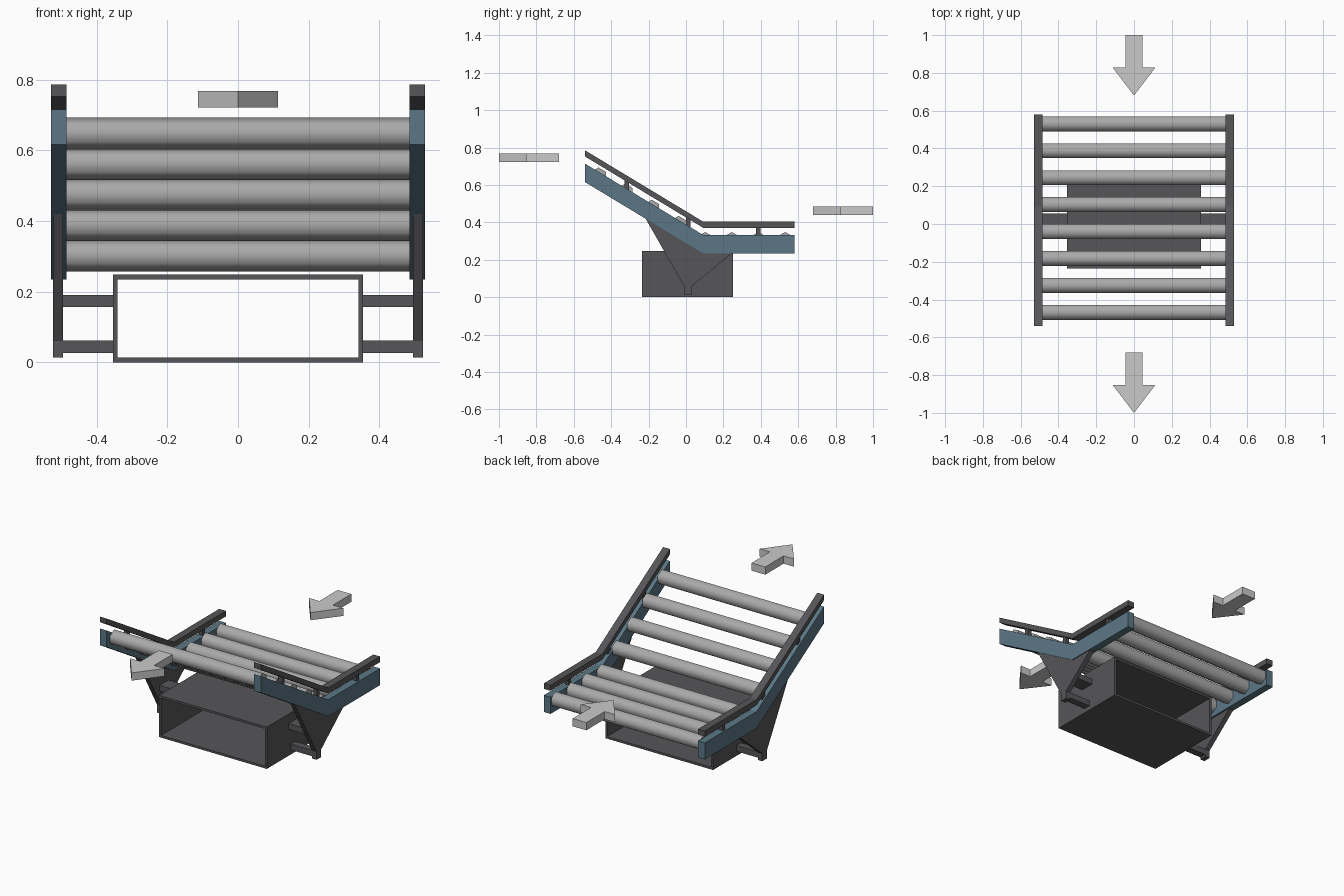
import bpy, math

if "Cube" in bpy.data.objects:
    bpy.data.objects.remove(bpy.data.objects["Cube"])


def material(name, rgb):
    m = bpy.data.materials.new(name)
    m.diffuse_color = (*rgb, 1)
    m.use_nodes = True
    m.node_tree.nodes["Principled BSDF"].inputs["Base Color"].default_value = m.diffuse_color
    return m


DARK = material("dark grey steel", (0.092, 0.092, 0.1))
BLUE = material("steel blue", (0.105, 0.185, 0.24))
ROLLER = material("roller grey", (0.40, 0.40, 0.40))
ARROW = material("light grey", (0.59, 0.59, 0.59))


def prism(name, profile, axis, lo, hi, mat):
    """Extrude a profile along x (profile in y,z) or z (profile in x,y)."""
    n = len(profile)
    place = (lambda p, t: (t, *p)) if axis == "x" else (lambda p, t: (*p, t))
    verts = [place(p, t) for t in (lo, hi) for p in profile]
    faces = [tuple(range(n))[::-1], tuple(range(n, 2 * n))]
    faces += [(i, (i + 1) % n, n + (i + 1) % n, n + i) for i in range(n)]
    area = sum(a[0] * b[1] - b[0] * a[1]
               for a, b in zip(profile, profile[1:] + profile[:1]))
    if area < 0:
        faces = [f[::-1] for f in faces]
    mesh = bpy.data.meshes.new(name)
    mesh.from_pydata(verts, [], faces)
    mesh.materials.append(mat)
    obj = bpy.data.objects.new(name, mesh)
    bpy.context.collection.objects.link(obj)
    return obj


def pair(name, profile, lo, hi, mat):
    """The same x-extruded part on the left and right sides."""
    prism("right_" + name, profile, "x", lo, hi, mat)
    prism("left_" + name, profile, "x", -hi, -lo, mat)


def rect(y0, y1, z0, z1):
    return [(y0, z0), (y1, z0), (y1, z1), (y0, z1)]


# Bent side rails and guard rails
FRONT, KINK, BACK, RISE = -0.541, 0.092, 0.579, 0.382


def bent(z, h):
    return [(FRONT, z + RISE), (KINK, z), (BACK, z),
            (BACK, z + h), (KINK, z + h), (FRONT, z + RISE + h)]


pair("side_rail", bent(0.234, 0.099), 0.485, 0.529, BLUE)
pair("guard_rail", bent(0.371, 0.033), 0.485, 0.529, DARK)

# Short posts holding the guard rails
for i, y in enumerate((-0.318, 0.013, 0.385)):
    z = max(0, (KINK - y) * RISE / (KINK - FRONT))
    pair(f"guard_post_{i + 1}", rect(y - 0.012, y + 0.012, z + 0.315, z + 0.385),
         0.495, 0.519, DARK)

# Six-sided smooth rollers: five up the slope, the rest level
R = 0.0455
for i in range(8):
    y = -0.468 + i * 0.1426
    z = 0.303 + max(0, 4 - i) * 0.0862
    hexagon = [(y + R * math.sin(k * math.pi / 3), z + R * math.cos(k * math.pi / 3))
               for k in range(6)]
    obj = prism(f"roller_{i + 1}", hexagon, "x", -0.487, 0.487, ROLLER)
    bpy.context.view_layer.objects.active = obj
    obj.select_set(True)
    bpy.ops.object.shade_smooth_by_angle(angle=math.radians(65))
    obj.select_set(False)

# Triangular support plates with a small foot
pair("support_plate",
     [(-0.217, 0.422), (-0.011, 0.06), (-0.011, 0.014), (0.033, 0.014),
      (0.033, 0.06), (0.25, 0.24), (0.092, 0.24)], 0.495, 0.524, DARK)

# Cross bars joining the plates to the base
pair("upper_bar", rect(-0.03, 0.055, 0.157, 0.191), 0.35, 0.5, DARK)
pair("lower_bar", rect(-0.01, 0.032, 0.027, 0.062), 0.35, 0.5, DARK)

# Open box base: a tube running front to back
Y0, Y1 = -0.235, 0.252
tube_x, tube_z, wall = 0.354, 0.248, 0.013
outer = [(-tube_x, 0), (tube_x, 0), (tube_x, tube_z), (-tube_x, tube_z)]
ix, iz = tube_x - wall, tube_z - wall
inner = [(-ix, wall), (ix, wall), (ix, iz), (-ix, iz)]
verts = [(x, y, z) for y in (Y0, Y1) for ring in (outer, inner) for x, z in ring]
faces = []
for i in range(4):
    j = (i + 1) % 4
    faces += [(i, j, j + 4, i + 4), (i + 8, i + 12, j + 12, j + 8),
              (i, i + 8, j + 8, j), (i + 4, j + 4, j + 12, i + 12)]
mesh = bpy.data.meshes.new("box_base")
mesh.from_pydata(verts, [], faces)
mesh.materials.append(DARK)
bpy.context.collection.objects.link(bpy.data.objects.new("box_base", mesh))

# Flow direction arrows, both pointing to the front
for name, tail, neck, tip, z in (("front_arrow", -0.68, -0.852, -1.0, 0.722),
                                 ("back_arrow", 1.0, 0.828, 0.68, 0.439)):
    prism(name, [(-0.045, tail), (-0.045, neck), (-0.113, neck), (0, tip),
                 (0.113, neck), (0.045, neck), (0.045, tail)],
          "z", z, z + 0.046, ARROW)
